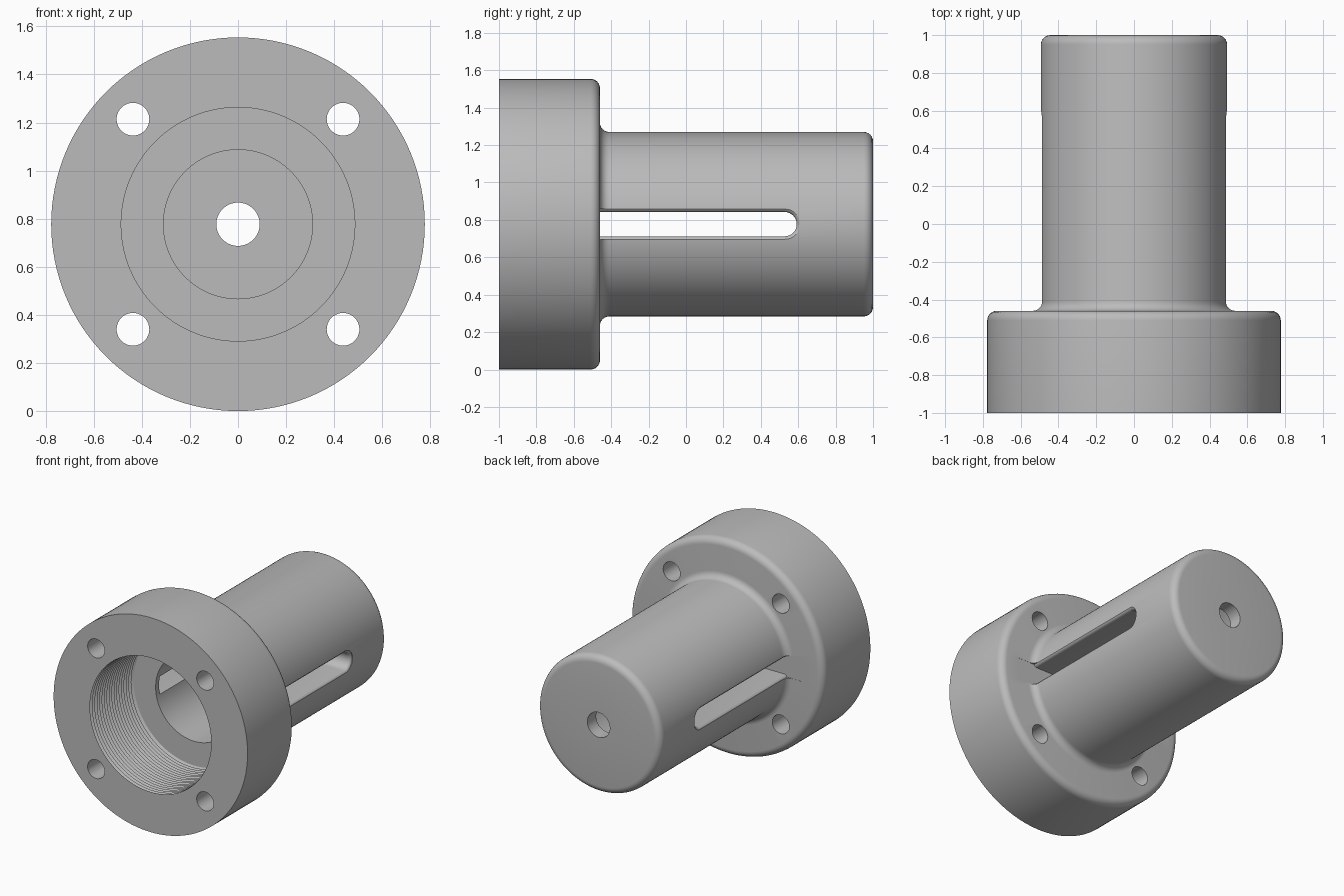
import bpy, bmesh
from math import pi, sin, cos
from mathutils import Matrix, Vector

cube = bpy.data.objects.get("Cube")
if cube:
    bpy.data.objects.remove(cube)

FLANGE_R, TUBE_R, BORE_R, THREAD_R, END_HOLE_R = 0.777, 0.493, 0.31, 0.486, 0.09
FLANGE_BACK, SHOULDER, FILLET = -0.46, -0.5, 0.05
CENTRE = Vector((0, 0, FLANGE_R))

metal = bpy.data.materials.new("grey metal")
metal.use_nodes = True
grey = (0.5, 0.5, 0.5, 1)
metal.diffuse_color = grey
metal.node_tree.nodes["Principled BSDF"].inputs["Base Color"].default_value = grey


def make_object(name, bm):
    bmesh.ops.recalc_face_normals(bm, faces=bm.faces)
    mesh = bpy.data.meshes.new(name)
    bm.to_mesh(mesh)
    bm.free()
    ob = bpy.data.objects.new(name, mesh)
    ob.location = CENTRE
    mesh.materials.append(metal)
    bpy.context.collection.objects.link(ob)
    return ob


def arc(cr, cy, start, end, steps=6):
    """Quarter round in the (radius, y) profile plane."""
    angles = [start + (end - start) * i / steps for i in range(steps + 1)]
    return [(cr + FILLET * cos(a), cy + FILLET * sin(a)) for a in angles]


# Closed profile: outside from front to back, then the bores back to front
profile = [(FLANGE_R, -1)]
profile += arc(FLANGE_R - FILLET, FLANGE_BACK - FILLET, 0, pi / 2)
profile += arc(TUBE_R + FILLET, FLANGE_BACK + FILLET, 1.5 * pi, pi)
profile += arc(TUBE_R - FILLET, 1 - FILLET, 0, pi / 2)
profile += [(END_HOLE_R, 1), (END_HOLE_R, 0.9), (BORE_R, 0.9), (BORE_R, SHOULDER)]

# Thread grooves
turns = 18
pitch = (SHOULDER + 1) / turns
for i in range(turns):
    y = SHOULDER - i * pitch
    profile += [(THREAD_R, y), (THREAD_R + 0.02, y - pitch / 2)]
profile.append((THREAD_R, -1))

# Flanged sleeve
bm = bmesh.new()
verts = [bm.verts.new((r, y, 0)) for r, y in profile]
edges = [bm.edges.new((a, b)) for a, b in zip(verts, verts[1:] + verts[:1])]
bmesh.ops.spin(bm, geom=verts + edges, cent=(0, 0, 0), axis=(0, 1, 0),
               angle=2 * pi, steps=128, use_merge=True)
bmesh.ops.remove_doubles(bm, verts=bm.verts, dist=1e-5)
sleeve = make_object("flanged_sleeve", bm)


def cut(cutter):
    cutter.hide_render = True
    mod = sleeve.modifiers.new("cut", 'BOOLEAN')
    mod.operation = 'DIFFERENCE'
    mod.solver = 'EXACT'
    mod.object = cutter
    bpy.context.view_layer.objects.active = sleeve
    bpy.ops.object.modifier_apply(modifier=mod.name)
    bpy.data.objects.remove(cutter)


# Four screw holes through the flange
bm = bmesh.new()
for sx in (-1, 1):
    for sz in (-1, 1):
        place = Matrix.Translation((sx * 0.437, -0.75, sz * 0.437)) @ Matrix.Rotation(pi / 2, 4, 'X')
        bmesh.ops.create_cone(bm, cap_ends=True, segments=40, radius1=0.068,
                              radius2=0.068, depth=0.7, matrix=place)
cut(make_object("screw_hole_cutter", bm))

# Side slots with a round end and softened outer rims
flare = [(0.465, 0), (0.475, 0.003), (0.482, 0.008), (0.487, 0.017), (0.62, 0.017)]
sections = [(-x, f) for x, f in reversed(flare)] + flare
bm = bmesh.new()
loops = []
for x, f in sections:
    half = 0.065 + f
    outline = [(FLANGE_BACK - 0.001, -half)]
    for i in range(17):
        a = -pi / 2 + pi * i / 16
        outline.append((0.527 + half * cos(a), half * sin(a)))
    outline.append((FLANGE_BACK - 0.001, half))
    loops.append([bm.verts.new((x, y, z)) for y, z in outline])
for a, b in zip(loops, loops[1:]):
    for i in range(len(a)):
        j = (i + 1) % len(a)
        bm.faces.new((a[i], a[j], b[j], b[i]))
bm.faces.new(loops[0])
bm.faces.new(loops[-1])
cut(make_object("slot_cutter", bm))

# Smooth turned surfaces, crisp edges
bpy.ops.object.select_all(action='DESELECT')
sleeve.select_set(True)
bpy.context.view_layer.objects.active = sleeve
bpy.ops.object.shade_smooth_by_angle(angle=pi / 6)
